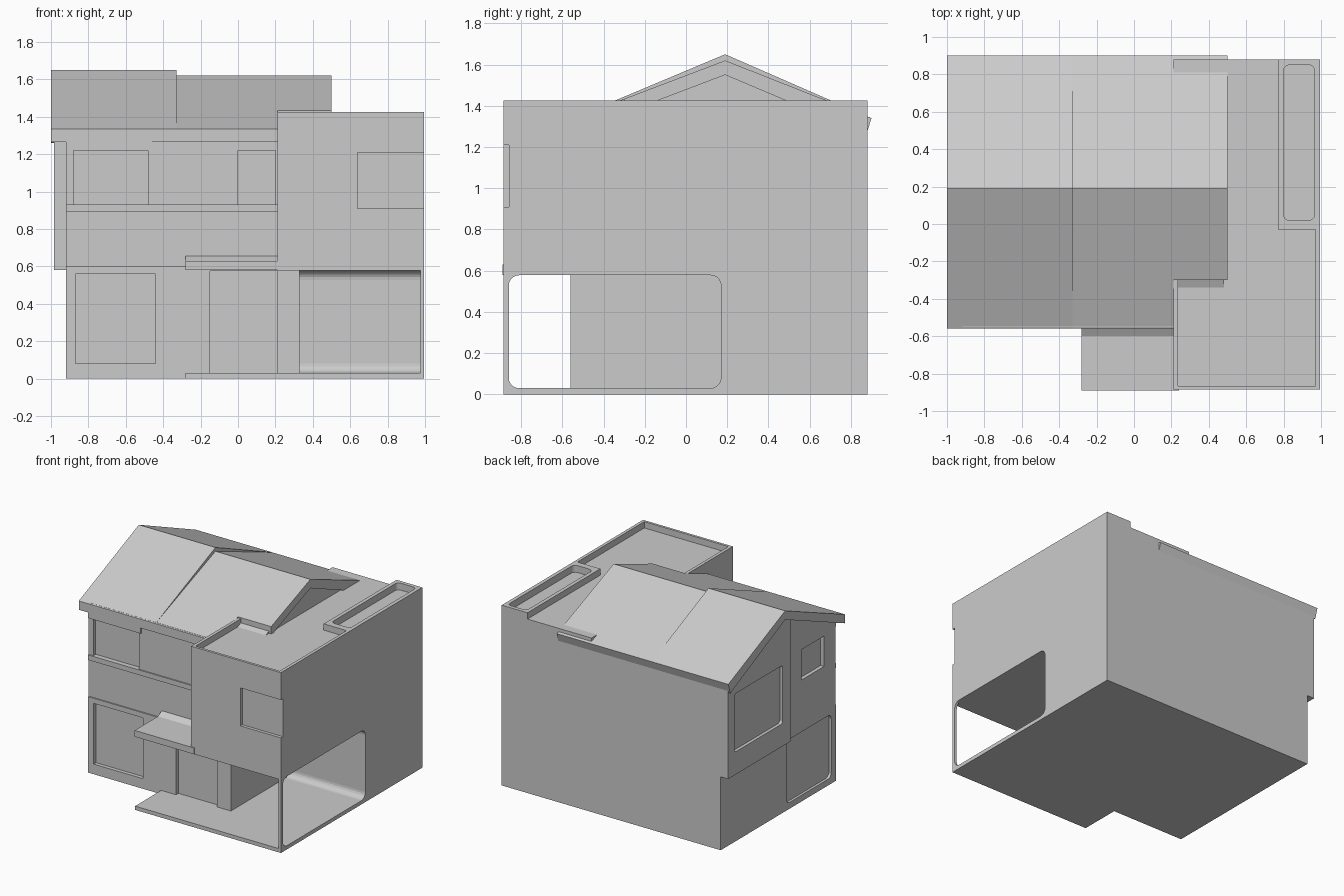
import bpy, bmesh, math

if "Cube" in bpy.data.objects:
    bpy.data.objects.remove(bpy.data.objects["Cube"])


def prism(name, pts, axis, a, b, hide=False):
    """Extrude a 2D outline along an axis: x -> (y,z), y -> (x,z), z -> (x,y)."""
    def at(p, t):
        u, v = p
        return {'x': (t, u, v), 'y': (u, t, v), 'z': (u, v, t)}[axis]
    bm = bmesh.new()
    lo = [bm.verts.new(at(p, a)) for p in pts]
    hi = [bm.verts.new(at(p, b)) for p in pts]
    bm.faces.new(lo)
    bm.faces.new(hi)
    n = len(pts)
    for i in range(n):
        j = (i + 1) % n
        bm.faces.new((lo[i], lo[j], hi[j], hi[i]))
    bmesh.ops.recalc_face_normals(bm, faces=bm.faces)
    me = bpy.data.meshes.new(name)
    bm.to_mesh(me)
    bm.free()
    ob = bpy.data.objects.new(name, me)
    bpy.context.collection.objects.link(ob)
    if hide:
        ob.hide_render = True
        ob.hide_viewport = True
        ob.display_type = 'WIRE'
    return ob


def box(name, x0, x1, y0, y1, z0, z1, hide=False):
    return prism(name, [(x0, y0), (x1, y0), (x1, y1), (x0, y1)], 'z', z0, z1, hide)


def rounded(u0, u1, v0, v1, r, steps=5):
    """Rounded rectangle outline."""
    pts = []
    for cu, cv, start in ((u1 - r, v1 - r, 0), (u0 + r, v1 - r, 90),
                          (u0 + r, v0 + r, 180), (u1 - r, v0 + r, 270)):
        for k in range(steps + 1):
            t = math.radians(start + 90 * k / steps)
            pts.append((cu + r * math.cos(t), cv + r * math.sin(t)))
    return pts


def cut(ob, *cutters):
    for c in cutters:
        m = ob.modifiers.new('cut', 'BOOLEAN')
        m.operation = 'DIFFERENCE'
        m.solver = 'EXACT'
        m.object = c


# Ground floor with front window, entrance recess and left side panel
ground = box('ground_floor', -0.92, 0.33, -0.56, 0.88, 0, 0.60)
cut(ground,
    box('cut_front_window', -0.87, -0.44, -0.70, -0.53, 0.08, 0.56, True),
    box('cut_entrance', -0.15, 0.29, -0.70, -0.53, 0.03, 0.575, True),
    prism('cut_side_panel', rounded(-0.50, 0.06, 0.05, 0.55, 0.04), 'x', -1.1, -0.90, True))

# Upper floor, windows on the front and left side
upper = box('upper_floor', -0.92, 0.30, -0.55, 0.88, 0.58, 1.34)
cut(upper,
    box('cut_upper_window', -0.88, -0.48, -0.70, -0.52, 0.93, 1.22, True),
    box('cut_small_window', 0.00, 0.20, -0.70, -0.52, 0.93, 1.22, True),
    box('cut_side_slot', -1.1, -0.89, -0.41, -0.13, 0.96, 1.20, True))
box('sill_band', -0.92, 0.22, -0.56, -0.5, 0.89, 0.93)

# Overhanging bay at the rear of the left side, following the gable
bay = prism('left_bay', [(0.10, 0.58), (0.88, 0.58), (0.88, 1.31), (0.19, 1.61), (0.10, 1.57)],
            'x', -0.985, -0.85)
cut(bay, prism('cut_bay_window', rounded(0.20, 0.80, 0.76, 1.22, 0.02), 'x', -1.1, -0.96, True))

# Gable walls under the roof
prism('gable_wall', [(-0.54, 1.22), (0.88, 1.22), (0.88, 1.31), (0.19, 1.60), (-0.54, 1.29)],
      'x', -0.92, 0.48)


# Roof: raised left section, lower right section, short section beside the wing
def roof_slab(name, x0, x1, ridge, front=-0.56, t=0.07):
    fz = 1.335 + (ridge - 1.335) * (front + 0.56) / 0.75
    prism(name, [(front, fz), (0.19, ridge), (0.90, 1.34), (0.875, 1.26),
                 (0.19, ridge - t), (front, fz - t)], 'x', x0, x1)


roof_slab('roof_left', -1.0, -0.33, 1.65)
roof_slab('roof_middle', -0.33, 0.21, 1.62)
roof_slab('roof_right', 0.21, 0.50, 1.62, -0.30)
# Deep eave over the upper window
box('eave_fascia', -0.92, -0.46, -0.558, -0.50, 1.22, 1.29)

# Right wing: carport below, room above, parapet roof and planter
wing = box('right_wing', 0.21, 0.995, -0.885, 0.88, 0, 1.425)
cut(wing,
    prism('cut_carport_side', rounded(-0.86, 0.17, 0.03, 0.578, 0.05), 'x', 0.33, 1.2, True),
    box('cut_carport_front', 0.10, 0.975, -1.0, -0.56, 0.03, 0.578, True),
    box('cut_corner_window', 0.64, 1.1, -1.0, -0.86, 0.91, 1.21, True),
    prism('cut_flat_roof', [(0.235, -0.865), (0.97, -0.865), (0.97, -0.03), (0.77, -0.03),
                            (0.77, 1.0), (0.10, 1.0), (0.10, -0.30), (0.235, -0.30)],
          'z', 1.375, 1.6, True),
    prism('cut_planter', rounded(0.80, 0.965, 0.02, 0.85, 0.03), 'z', 1.37, 1.6, True))

# Entrance slab and canopy
box('entrance_slab', -0.28, 0.24, -0.885, -0.5, 0, 0.03)
prism('canopy', [(-0.89, 0.58), (-0.5, 0.58), (-0.5, 0.66), (-0.555, 0.655),
                 (-0.60, 0.63), (-0.89, 0.63)], 'x', -0.28, 0.24)
